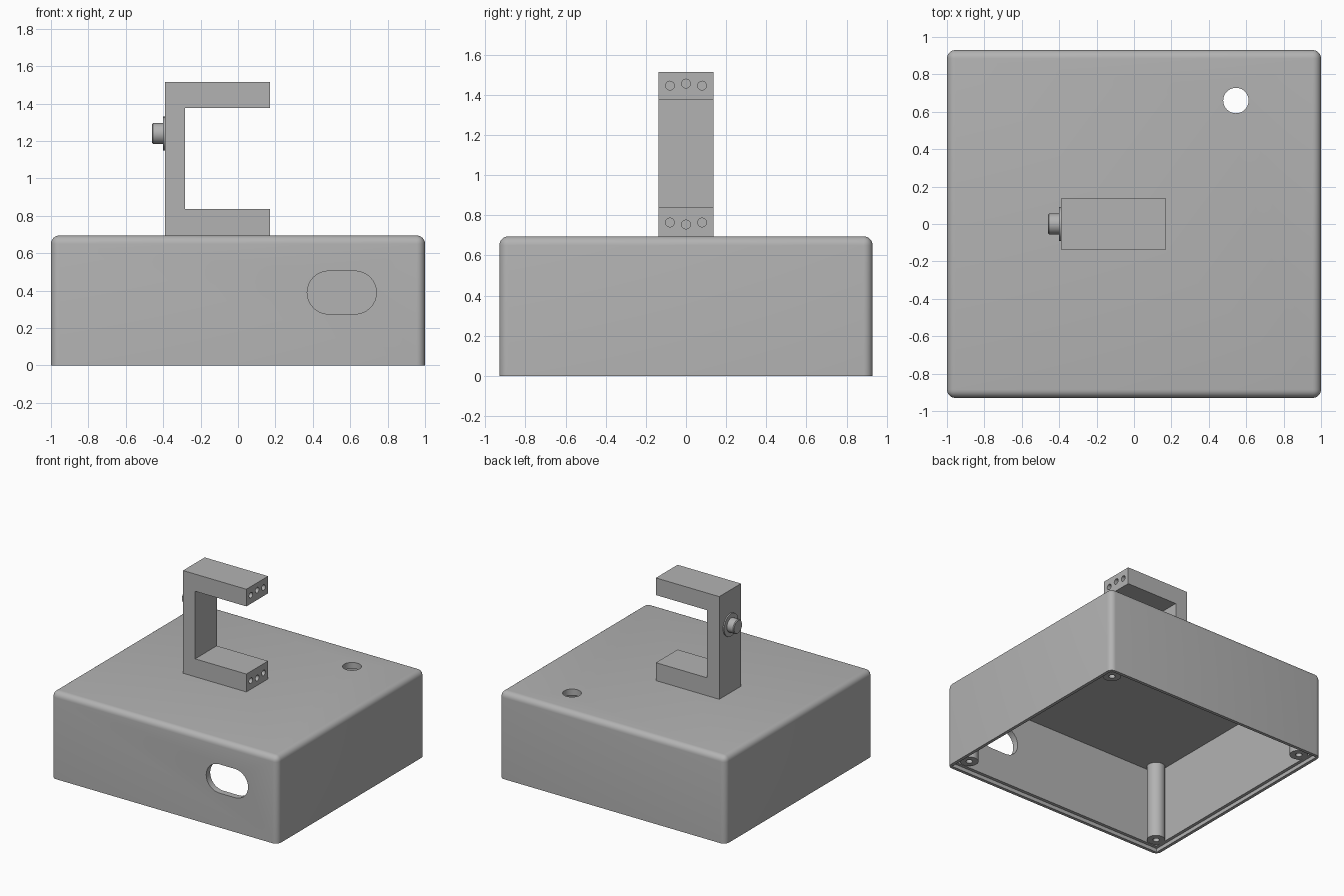
import bpy
import bmesh
from math import pi, cos, sin, radians
from mathutils import Matrix, Vector

if "Cube" in bpy.data.objects:
    bpy.data.objects.remove(bpy.data.objects["Cube"], do_unlink=True)

# One plain grey for everything
GREY = (0.45, 0.45, 0.45, 1)
grey = bpy.data.materials.new("plain grey")
grey.use_nodes = True
grey.diffuse_color = GREY
grey.node_tree.nodes["Principled BSDF"].inputs["Base Color"].default_value = GREY


def finish(name, bm):
    bmesh.ops.recalc_face_normals(bm, faces=bm.faces)
    mesh = bpy.data.meshes.new(name)
    bm.to_mesh(mesh)
    bm.free()
    mesh.materials.append(grey)
    ob = bpy.data.objects.new(name, mesh)
    bpy.context.collection.objects.link(ob)
    return ob


def box(name, lo, hi, round_edges=0):
    lo, hi = Vector(lo), Vector(hi)
    bm = bmesh.new()
    bmesh.ops.create_cube(bm, size=1)
    for v in bm.verts:
        v.co = Vector(a + (b - a) * (c + 0.5) for a, b, c in zip(lo, hi, v.co))
    if round_edges:
        # every edge except those around the open bottom
        edges = [e for e in bm.edges if max(v.co.z for v in e.verts) > lo.z + 0.01]
        bmesh.ops.bevel(bm, geom=edges, offset=round_edges, segments=6,
                        profile=0.5, affect='EDGES')
    return finish(name, bm)


def cylinder(name, centre, radius, length, axis='Z', sides=40, chamfer=0):
    bm = bmesh.new()
    bmesh.ops.create_cone(bm, cap_ends=True, segments=sides, radius1=radius,
                          radius2=radius, depth=length)
    if chamfer:
        edges = [e for e in bm.edges if all(v.co.z > 0 for v in e.verts)]
        bmesh.ops.bevel(bm, geom=edges, offset=chamfer, segments=1, affect='EDGES')
    if axis == 'X':
        bm.transform(Matrix.Rotation(-pi / 2, 4, 'Y'))
    bm.transform(Matrix.Translation(centre))
    return finish(name, bm)


def prism(name, outline, y0, y1):
    """Extrude an outline in x and z along y."""
    bm = bmesh.new()
    face = bm.faces.new([bm.verts.new((x, y0, z)) for x, z in outline])
    new = bmesh.ops.extrude_face_region(bm, geom=[face])["geom"]
    bmesh.ops.translate(bm, vec=(0, y1 - y0, 0),
                        verts=[v for v in new if isinstance(v, bmesh.types.BMVert)])
    return finish(name, bm)


def cut(target, *cutters):
    for cutter in cutters:
        cutter.hide_render = True
        mod = target.modifiers.new("cut", 'BOOLEAN')
        mod.operation = 'DIFFERENCE'
        mod.solver = 'EXACT'
        mod.object = cutter
        bpy.context.view_layer.objects.active = target
        bpy.ops.object.modifier_apply(modifier=mod.name)
        bpy.data.objects.remove(cutter, do_unlink=True)


# Case: hollow shell, open below, with a stepped rim for a lid
W, D, H = 1.0, 0.93, 0.695
WALL, STEP, LIP = 0.05, 0.025, 0.03
case = box("case", (-W, -D, 0), (W, D, H), 0.045)
slot = [(cx + 0.115 * cos(a), 0.39 + 0.115 * sin(a))
        for cx, start in ((0.625, -pi / 2), (0.485, pi / 2))
        for a in (start + pi * i / 16 for i in range(17))]
cut(case,
    box("cavity_cutter", (-W + WALL, -D + WALL, -0.1), (W - WALL, D - WALL, H - WALL)),
    box("rim_cutter", (-W + STEP, -D + STEP, -0.1), (W - STEP, D - STEP, LIP)),
    cylinder("top_hole_cutter", (0.545, 0.66, H), 0.068, 0.3),
    prism("slot_cutter", slot, -D - 0.1, -D + 0.2))
parts = [case]

# Screw posts in the four inner corners
for side, sx in (("left", 1), ("right", -1)):
    for end, sy in (("front", -1), ("back", 1)):
        x, y = sx * 0.89, sy * 0.81
        post = cylinder(f"{end}_{side}_screw_post", (x, y, 0.345), 0.067, 0.63)
        cut(post, cylinder("screw_hole_cutter", (x, y, LIP), 0.024, 0.4, sides=24))
        parts.append(post)

# C-shaped bracket with three blind holes in the end of each arm
TOP, BACK, TIP = 1.515, -0.39, 0.17
profile = [(BACK, H), (TIP, H), (TIP, 0.838), (-0.283, 0.838),
           (-0.283, 1.378), (TIP, 1.378), (TIP, TOP), (BACK, TOP)]
bracket = prism("bracket", profile, -0.137, 0.137)
middle = (H + TOP) / 2
for sz in (-1, 1):
    for y, rise in ((-0.08, 0.341), (0, 0.351), (0.08, 0.341)):
        cut(bracket, cylinder("arm_hole_cutter", (TIP, y, middle + sz * rise),
                              0.022, 0.2, 'X', sides=24))
parts.append(bracket)

# Push button on the back of the bracket
parts.append(cylinder("button_collar", (-0.394, 0, 1.24), 0.09, 0.012, 'X'))
parts.append(cylinder("button", (-0.427, 0, 1.24), 0.056, 0.066, 'X', chamfer=0.006))

# Smooth the curved surfaces, keep the corners crisp
bpy.ops.object.select_all(action='DESELECT')
for ob in parts:
    ob.select_set(True)
bpy.context.view_layer.objects.active = case
bpy.ops.object.shade_smooth_by_angle(angle=radians(30))
